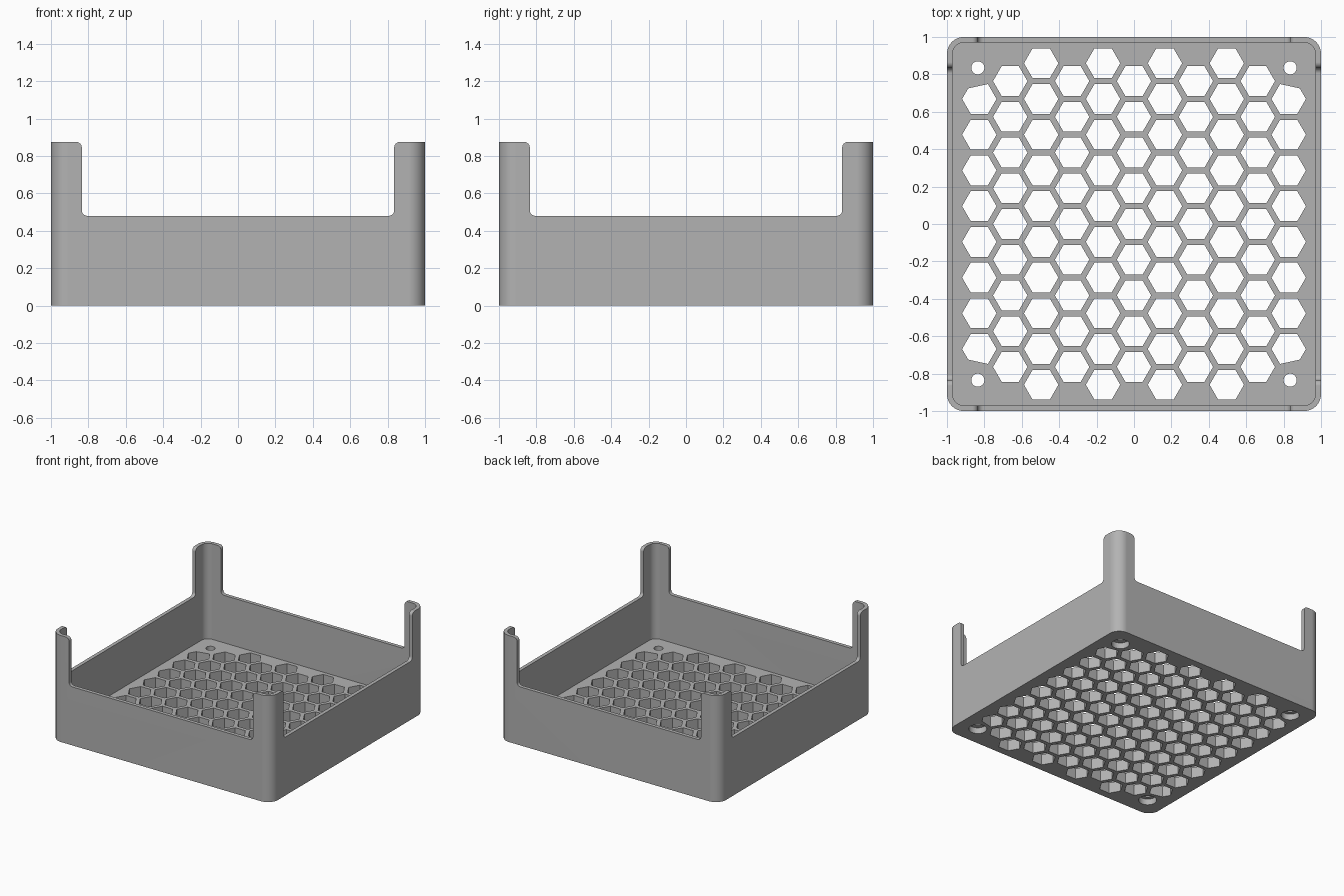
import bpy, bmesh
from math import cos, sin, pi, radians
from mathutils import Vector

cube = bpy.data.objects.get("Cube")
if cube:
    bpy.data.objects.remove(cube, do_unlink=True)

HEIGHT, RIM, FLOOR = 0.875, 0.48, 0.09   # post top, wall top, floor thickness
WALL = 0.03
NOTCH, FILLET = 0.835, 0.03              # half width of the side openings
SCREW = 0.835                            # screw hole position
PITCH, HEX = 0.191, 0.092                # grille spacing, hexagon radius

grey = bpy.data.materials.new("matte_grey")
grey.use_nodes = True
grey.diffuse_color = (0.45, 0.45, 0.45, 1)
grey.node_tree.nodes["Principled BSDF"].inputs["Base Color"].default_value = (0.45, 0.45, 0.45, 1)


def arc(cx, cy, r, start, end, steps=8):
    angles = [radians(start + (end - start) * i / steps) for i in range(steps + 1)]
    return [(cx + r * cos(a), cy + r * sin(a)) for a in angles]


def rounded_square(half, r):
    c = half - r
    return [p for i, (x, y) in enumerate([(c, c), (-c, c), (-c, -c), (c, -c)])
            for p in arc(x, y, r, 90 * i, 90 * i + 90)]


def circle(x, y, r):
    return arc(x, y, r, 0, 360, 32)[:-1]


def prism(bm, outline, low, high, place=lambda u, v, w: (u, v, w)):
    """Closed prism of an outline between two levels."""
    rings = [[bm.verts.new(place(u, v, w)) for u, v in outline] for w in (low, high)]
    for ring in rings:
        bm.faces.new(ring)
    for i in range(len(outline)):
        j = (i + 1) % len(outline)
        bm.faces.new((rings[0][i], rings[0][j], rings[1][j], rings[1][i]))


def finish(bm, name):
    bmesh.ops.recalc_face_normals(bm, faces=bm.faces)
    mesh = bpy.data.meshes.new(name)
    bm.to_mesh(mesh)
    bm.free()
    mesh.materials.append(grey)
    obj = bpy.data.objects.new(name, mesh)
    bpy.context.collection.objects.link(obj)
    return obj


def carve(target, bm):
    """Subtract the solids in bm from the target."""
    cutter = finish(bm, "cutter")
    cutter.hide_render = True
    mod = target.modifiers.new("carve", 'BOOLEAN')
    mod.operation, mod.solver, mod.object = 'DIFFERENCE', 'EXACT', cutter
    bpy.context.view_layer.objects.active = target
    bpy.ops.object.modifier_apply(modifier=mod.name)
    bpy.data.objects.remove(cutter, do_unlink=True)


# Solid body with rounded upright corners
bm = bmesh.new()
prism(bm, rounded_square(1, 0.09), 0, HEIGHT)
tray = finish(bm, "grille_tray")

# Inner cavity
bm = bmesh.new()
prism(bm, rounded_square(1 - WALL, 0.06), FLOOR, HEIGHT + 0.1)
carve(tray, bm)

# Openings between the corner posts, filleted at rim and post tops
right = (arc(NOTCH - FILLET, RIM + FILLET, FILLET, -90, 0)
         + arc(NOTCH + FILLET, HEIGHT - FILLET, FILLET, 180, 90)
         + [(NOTCH + FILLET, HEIGHT + 0.1)])
notch = right + [(-u, v) for u, v in reversed(right)]
for place in (lambda u, v, w: (u, w, v), lambda u, v, w: (w, u, v)):
    bm = bmesh.new()
    prism(bm, notch, -1.1, 1.1, place)
    carve(tray, bm)

# Hexagonal grille; the four end holes are trimmed beside the screws
bm = bmesh.new()
for col in range(-5, 6):
    rows = 9 if col % 2 == 0 else (8 if abs(col) == 5 else 10)
    for row in range(rows):
        x, y = col * PITCH * cos(pi / 6), (row - (rows - 1) / 2) * PITCH
        pts = [Vector((HEX * cos(i * pi / 3), HEX * sin(i * pi / 3))) for i in range(6)]
        if abs(col) == 5 and row in (0, rows - 1):
            pts[1] = pts[1].lerp(pts[0], 0.29)
            sx, sy = (1 if x > 0 else -1), (1 if y > 0 else -1)
            pts = [Vector((p.x * sx, p.y * sy)) for p in pts]
        prism(bm, [(x + p.x, y + p.y) for p in pts], -0.05, FLOOR + 0.05)
carve(tray, bm)

# Screw holes, then wider recesses underneath for the heads
for radius, top in ((0.035, FLOOR + 0.05), (0.068, FLOOR * 0.55)):
    bm = bmesh.new()
    for x in (-SCREW, SCREW):
        for y in (-SCREW, SCREW):
            prism(bm, circle(x, y, radius), -0.05, top)
    carve(tray, bm)

# Smooth corners with crisp edges
bpy.ops.object.select_all(action='DESELECT')
tray.select_set(True)
bpy.context.view_layer.objects.active = tray
bpy.ops.object.shade_smooth_by_angle(angle=radians(30))
weighted = tray.modifiers.new("even_shading", 'WEIGHTED_NORMAL')
weighted.keep_sharp = True
